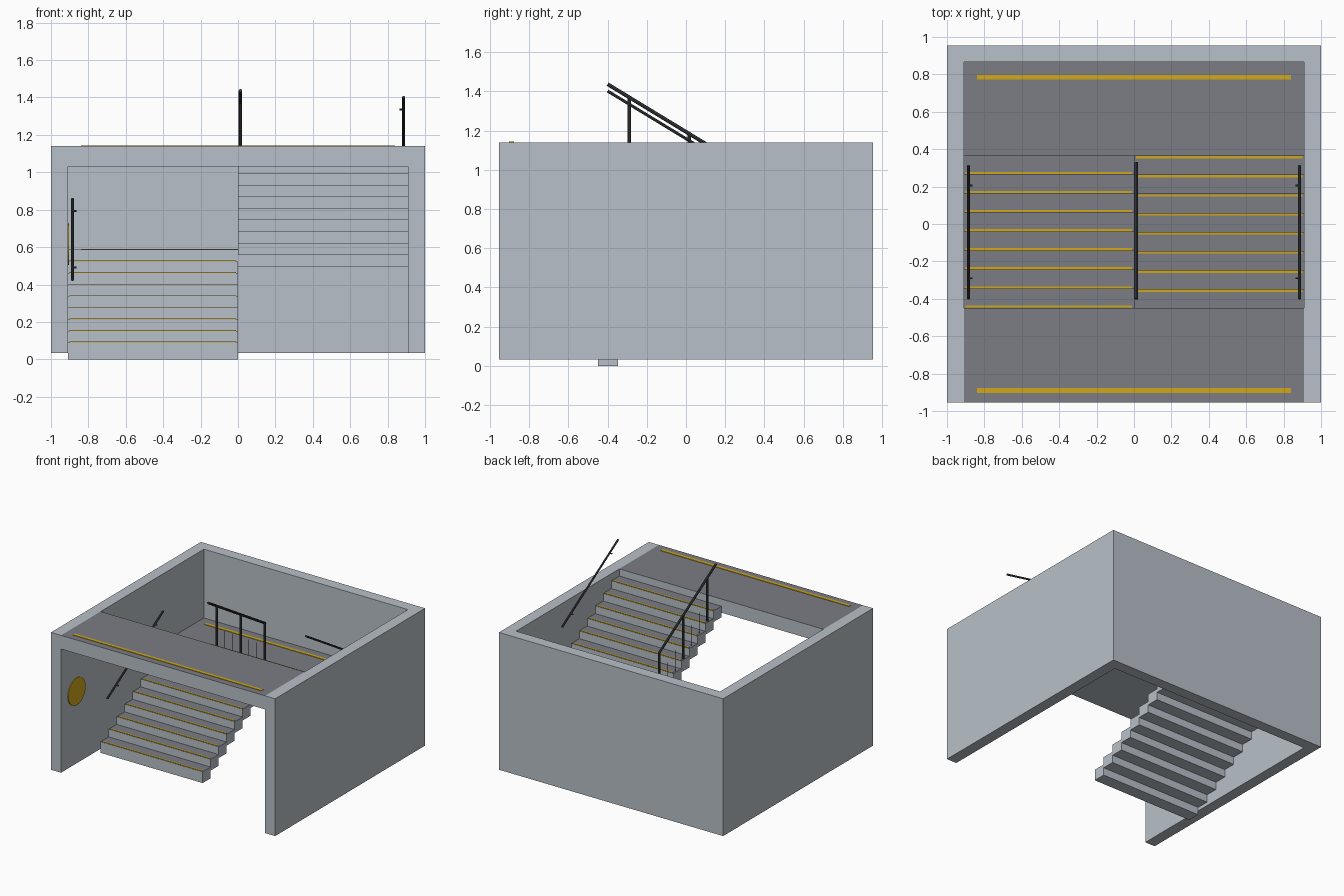
import bpy, bmesh, math
from mathutils import Vector

if "Cube" in bpy.data.objects:
    bpy.data.objects.remove(bpy.data.objects["Cube"])


def mat(name, col):
    m = bpy.data.materials.new(name)
    m.diffuse_color = (*col, 1)
    m.use_nodes = True
    m.node_tree.nodes["Principled BSDF"].inputs["Base Color"].default_value = m.diffuse_color
    return m


CONCRETE = mat("light_concrete", (0.48, 0.53, 0.58))
TREAD = mat("dark_floor", (0.20, 0.205, 0.23))
YELLOW = mat("safety_yellow", (0.63, 0.39, 0.01))
METAL = mat("dark_metal", (0.05, 0.053, 0.058))


def finish(name, bm, mats, dark_top=False):
    bmesh.ops.recalc_face_normals(bm, faces=bm.faces)
    if dark_top:  # upward faces take the floor colour
        for f in bm.faces:
            f.material_index = 1 if f.normal.z > 0.9 else 0
    me = bpy.data.meshes.new(name)
    bm.to_mesh(me)
    bm.free()
    for m in mats:
        me.materials.append(m)
    ob = bpy.data.objects.new(name, me)
    bpy.context.collection.objects.link(ob)
    return ob


def box(bm, x0, x1, y0, y1, z0, z1):
    vs = bmesh.ops.create_cube(bm, size=1)["verts"]
    for v in vs:
        v.co = Vector((x1 if v.co.x > 0 else x0,
                       y1 if v.co.y > 0 else y0,
                       z1 if v.co.z > 0 else z0))


def rod(bm, a, b, r, sides=8):
    a, b = Vector(a), Vector(b)
    d = b - a
    vs = bmesh.ops.create_cone(bm, cap_ends=True, segments=sides,
                               radius1=r, radius2=r, depth=d.length)["verts"]
    rot = d.to_track_quat('Z', 'Y')
    for v in vs:
        v.co = rot @ v.co + (a + b) / 2


W, D, T = 1.0, 0.955, 0.09            # half width, half depth, wall thickness
XI, YI = W - T, D - T                 # inner faces
N, RUN, RISE, THICK = 8, 0.102, 0.062, 0.09
Y0 = -0.45                            # foot of lower flight
Y1 = Y0 + N * RUN                     # front edge of half landing
MID = THICK + N * RISE                # half landing height
TOP = MID + N * RISE + 0.058          # upper landing height

# U-shaped surrounding walls
bm = bmesh.new()
plan = [(-W, -D), (-XI, -D), (-XI, YI), (XI, YI), (XI, -D), (W, -D), (W, D), (-W, D)]
face = bm.faces.new([bm.verts.new((x, y, 0.033)) for x, y in plan])
ext = bmesh.ops.extrude_face_region(bm, geom=[face])["geom"]
bmesh.ops.translate(bm, vec=(0, 0, 1.14 - 0.033),
                    verts=[v for v in ext if isinstance(v, bmesh.types.BMVert)])
finish("walls", bm, [CONCRETE])
TOP = 1.14

# Landings
for name, y0, y1, z0, z1 in (("half_landing", Y1, YI, MID - THICK, MID),
                             ("upper_landing", -D, Y0, TOP - 0.11, TOP)):
    bm = bmesh.new()
    box(bm, -XI, XI, y0, y1, z0, z1)
    finish(name, bm, [CONCRETE, TREAD], True)

# Flights of block steps, with a yellow nosing strip on each step
stripes = bmesh.new()
for name, x0, x1, ys, s, zb in (("lower_flight", -XI, 0, Y0, 1, 0),
                                ("upper_flight", 0, XI, Y1, -1, MID - THICK + RISE)):
    bm = bmesh.new()
    for i in range(N):
        a, b = sorted((ys + s * i * RUN, ys + s * (i + 1) * RUN))
        z = zb + i * RISE
        box(bm, x0, x1, a, b, z, z + THICK)
        c = ys + s * (i * RUN + 0.009)
        box(stripes, x0 + 0.01, x1 - 0.01, c - 0.006, c + 0.006,
            z + THICK, z + THICK + 0.004)
    finish(name, bm, [CONCRETE, TREAD], True)
finish("step_nosings", stripes, [YELLOW])

# Yellow warning lines on the landings
bm = bmesh.new()
for y, z in ((0.785, MID), (-0.89, TOP)):
    box(bm, -0.84, 0.84, y - 0.0125, y + 0.0125, z, z + 0.004)
finish("landing_lines", bm, [YELLOW])

# Round wall sign without lettering
bm = bmesh.new()
rod(bm, (-XI, -0.76, 0.615), (-XI + 0.006, -0.76, 0.615), 0.11, 32)
finish("round_wall_sign", bm, [YELLOW])

# Wall handrails with small brackets
SLOPE = RISE / RUN
for name, side, z0, s in (("left_wall_rail", -1, 0.425, 1), ("right_wall_rail", 1, 1.402, -1)):
    bm = bmesh.new()
    x = side * 0.885
    zy = lambda y: z0 + s * SLOPE * (y + 0.4)
    rod(bm, (x, -0.4, zy(-0.4)), (x, 0.312, zy(0.312)), 0.0075)
    for y in (-0.29, 0.205):
        rod(bm, (x, y, zy(y)), (x - side * 0.022, y, zy(y)), 0.005)
    finish(name, bm, [METAL])

# Central balustrade: sloping rail, three posts, thin balusters
bm = bmesh.new()
XC = 0.013
rail = lambda y: 1.437 - SLOPE * (y + 0.4)
tread = lambda y: MID + RISE * (1 + math.floor((Y1 - y) / RUN))
rod(bm, (XC, -0.4, rail(-0.4)), (XC, 0.328, rail(0.328)), 0.0095)
for k in range(7):
    y = -0.29 + k * RUN
    if k % 3 == 0:
        rod(bm, (XC, y, tread(y)), (XC, y, rail(y)), 0.0085)
    else:
        rod(bm, (XC, y, tread(y)), (XC, y, tread(y) + 0.17), 0.0025, 6)
finish("centre_balustrade", bm, [METAL])
